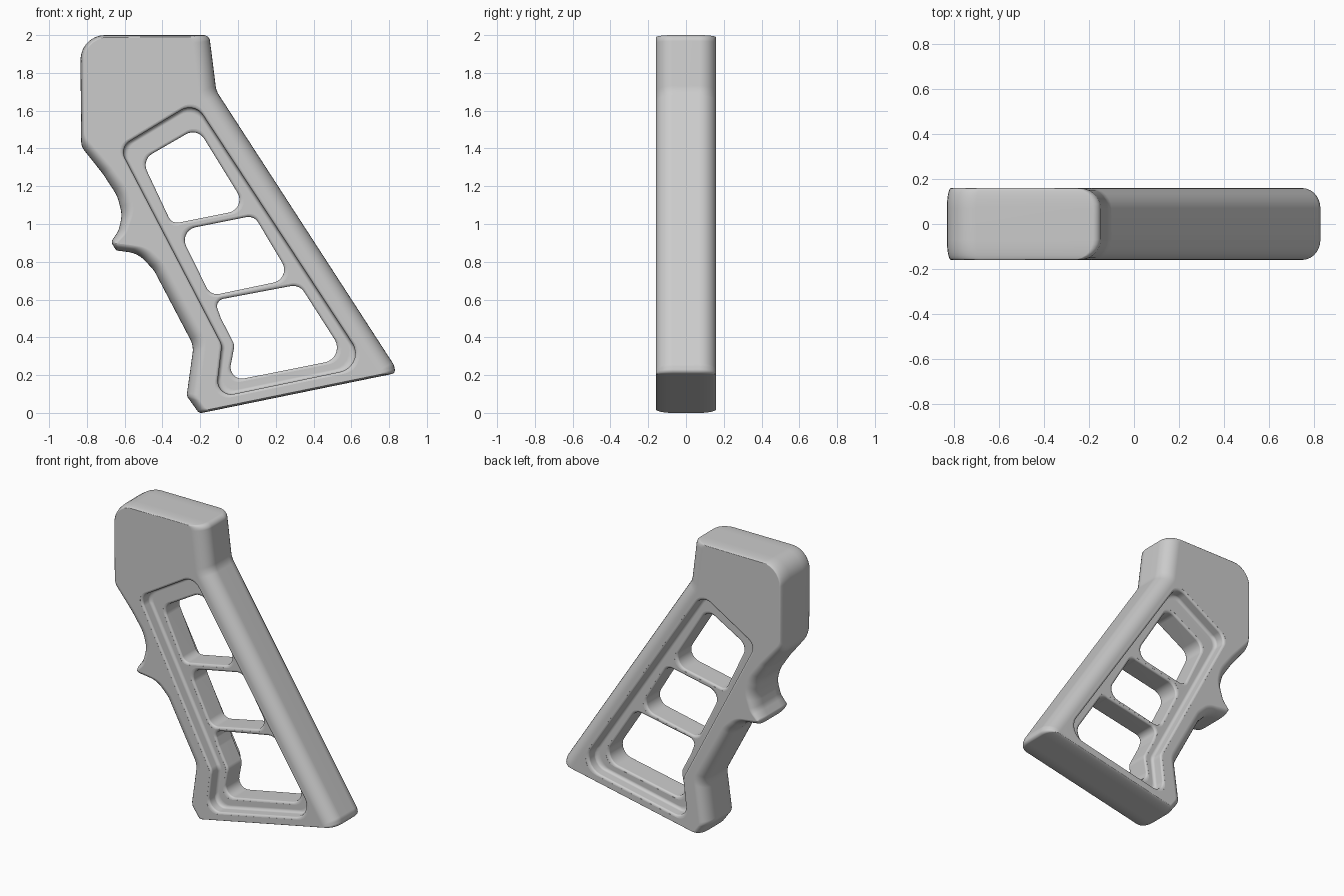
import bpy, bmesh, math
from mathutils import Vector

if "Cube" in bpy.data.objects:
    bpy.data.objects.remove(bpy.data.objects["Cube"])

HALF = 0.16      # half thickness of the grip
WEB = 0.08       # half thickness of the recessed web


def offset_ring(corners, scale, inset, segs=7):
    """Inset a CCW outline (own edge amounts * scale + inset), then fillet its corners."""
    n = len(corners)
    pts = [Vector(c[:2]) for c in corners]
    amount = [c[3] * scale + inset for c in corners]
    dirs = [(pts[(i + 1) % n] - pts[i]).normalized() for i in range(n)]
    moved = []
    for i in range(n):
        a, b = dirs[i - 1], dirs[i]
        na, nb = Vector((-a.y, a.x)), Vector((-b.y, b.x))
        cross = a.x * b.y - a.y * b.x
        if abs(cross) < 0.45:
            m = (na + nb).normalized()
            moved.append(pts[i] + m * (amount[i - 1] + amount[i]) / 2 / m.dot(na))
        else:
            p, q = pts[i] + na * amount[i - 1], pts[i] + nb * amount[i]
            w = q - p
            moved.append(p + a * ((w.x * b.y - w.y * b.x) / cross))
    ring = []
    for i in range(n):
        p = moved[i]
        va, vb = moved[i - 1] - p, moved[(i + 1) % n] - p
        ua, ub = va.normalized(), vb.normalized()
        half = ua.angle(ub) / 2
        cut = min(corners[i][2] / math.tan(max(half, 0.05)) if half < 1.56 else 0.01,
                  va.length * 0.47, vb.length * 0.47)
        cut = max(cut, 0.001)
        # rational quadratic = true circular arc
        s, e, w = p + ua * cut, p + ub * cut, math.sin(half)
        for k in range(segs + 1):
            t = k / segs
            c0, c1, c2 = (1 - t) ** 2, 2 * t * (1 - t) * w, t * t
            ring.append((s * c0 + p * c1 + e * c2) / (c0 + c1 + c2))
    return ring


def loft(name, corners, sections):
    """Skin the outline through (y, scale, inset) sections."""
    bm = bmesh.new()
    rings = []
    for y, scale, inset in sections:
        rings.append([bm.verts.new((p.x, y, p.y)) for p in offset_ring(corners, scale, inset)])
    for r0, r1 in zip(rings, rings[1:]):
        for i in range(len(r0)):
            j = (i + 1) % len(r0)
            bm.faces.new((r0[i], r0[j], r1[j], r1[i]))
    bm.faces.new(rings[0])
    bm.faces.new(rings[-1])
    bmesh.ops.recalc_face_normals(bm, faces=bm.faces)
    mesh = bpy.data.meshes.new(name)
    bm.to_mesh(mesh)
    bm.free()
    obj = bpy.data.objects.new(name, mesh)
    bpy.context.collection.objects.link(obj)
    return obj


# Outline corners: x, z, fillet, edge rounding towards the next corner
outline = [
    (-0.835, 2.0, 0.13, 0.018), (-0.83, 1.41, 0.08, 0.05),
    (-0.715, 1.265, 0.3, 0.07), (-0.64, 1.15, 0.2, 0.07), (-0.613, 1.05, 0.15, 0.06),
    (-0.632, 0.965, 0.1, 0.03), (-0.672, 0.905, 0.02, 0.02), (-0.645, 0.86, 0.02, 0.04),
    (-0.53, 0.845, 0.15, 0.06), (-0.445, 0.755, 0.15, 0.075),
    (-0.235, 0.355, 0.12, 0.065), (-0.272, 0.09, 0.04, 0.045),
    (-0.205, -0.003, 0.025, 0.012), (0.835, 0.21, 0.035, 0.08),
    (0.825, 0.255, 0.05, 0.095), (-0.115, 1.705, 0.12, 0.095), (-0.152, 2.0, 0.035, 0.012)]

steps = [math.pi / 2 * k / 7 for k in range(8)]
R = 0.09
side = [(HALF - R * (1 - math.sin(a)), 1 - math.cos(a), 0) for a in steps]
grip = loft("grip_frame", outline, [(-y, s, d) for y, s, d in reversed(side)] + side)


def plain(points):
    return [(x, z, r, 0) for x, z, r in points]


# Recessed pocket outline and the three window outlines
pocket = plain([(-0.23, 1.645, 0.085), (-0.628, 1.405, 0.07), (-0.085, 0.36, 0.07),
                (-0.118, 0.08, 0.07), (0.685, 0.247, 0.1)])
windows = [
    plain([(-0.215, 1.51, 0.07), (-0.51, 1.34, 0.07), (-0.35, 1.0, 0.05), (0.05, 1.08, 0.07)]),
    plain([(0.085, 1.045, 0.06), (-0.315, 0.965, 0.07), (-0.145, 0.62, 0.06), (0.285, 0.71, 0.07)]),
    plain([(0.325, 0.68, 0.07), (-0.125, 0.595, 0.08), (-0.09, 0.5, 0.08), (-0.018, 0.36, 0.06),
           (-0.055, 0.165, 0.06), (0.575, 0.29, 0.08)])]

# Pocket cutters: soft floor corner and eased rim, one per side
f, e = 0.02, 0.014
arc = [math.pi / 2 * k / 4 for k in range(5)]
wall = [(WEB + f * (1 - math.cos(a)), 0, f * (1 - math.sin(a))) for a in arc]
wall += [(HALF - 0.0004 - e * (1 - math.sin(a)), 0, -e * (1 - math.cos(a))) for a in arc]
wall += [(0.2, 0, -e)]
cutters = [loft("pocket_cutter", pocket, wall),
           loft("pocket_cutter_back", pocket, [(-y, s, d) for y, s, d in wall])]

# Window cutters with eased edges on both web faces
rim = [(WEB - 0.0004 - e * (1 - math.sin(a)), 0, -e * (1 - math.cos(a))) for a in arc]
rim += [(0.12, 0, -e)]
for w in windows:
    cutters.append(loft("window_cutter", w, [(-y, s, d) for y, s, d in reversed(rim)] + rim))

bpy.context.view_layer.objects.active = grip
grip.select_set(True)
for c in cutters:
    m = grip.modifiers.new("cut", 'BOOLEAN')
    m.operation, m.solver, m.object = 'DIFFERENCE', 'EXACT', c
    bpy.ops.object.modifier_apply(modifier=m.name)
for c in cutters:
    bpy.data.objects.remove(c)

# Smooth shading with flat broad faces
bpy.ops.object.shade_smooth_by_angle(angle=math.radians(35))
wn = grip.modifiers.new("flat_faces", 'WEIGHTED_NORMAL')
wn.keep_sharp = True

grey = bpy.data.materials.new("plain_grey")
grey.diffuse_color = (0.6, 0.6, 0.6, 1)
grey.use_nodes = True
grey.node_tree.nodes["Principled BSDF"].inputs["Base Color"].default_value = grey.diffuse_color
grip.data.materials.clear()
grip.data.materials.append(grey)
